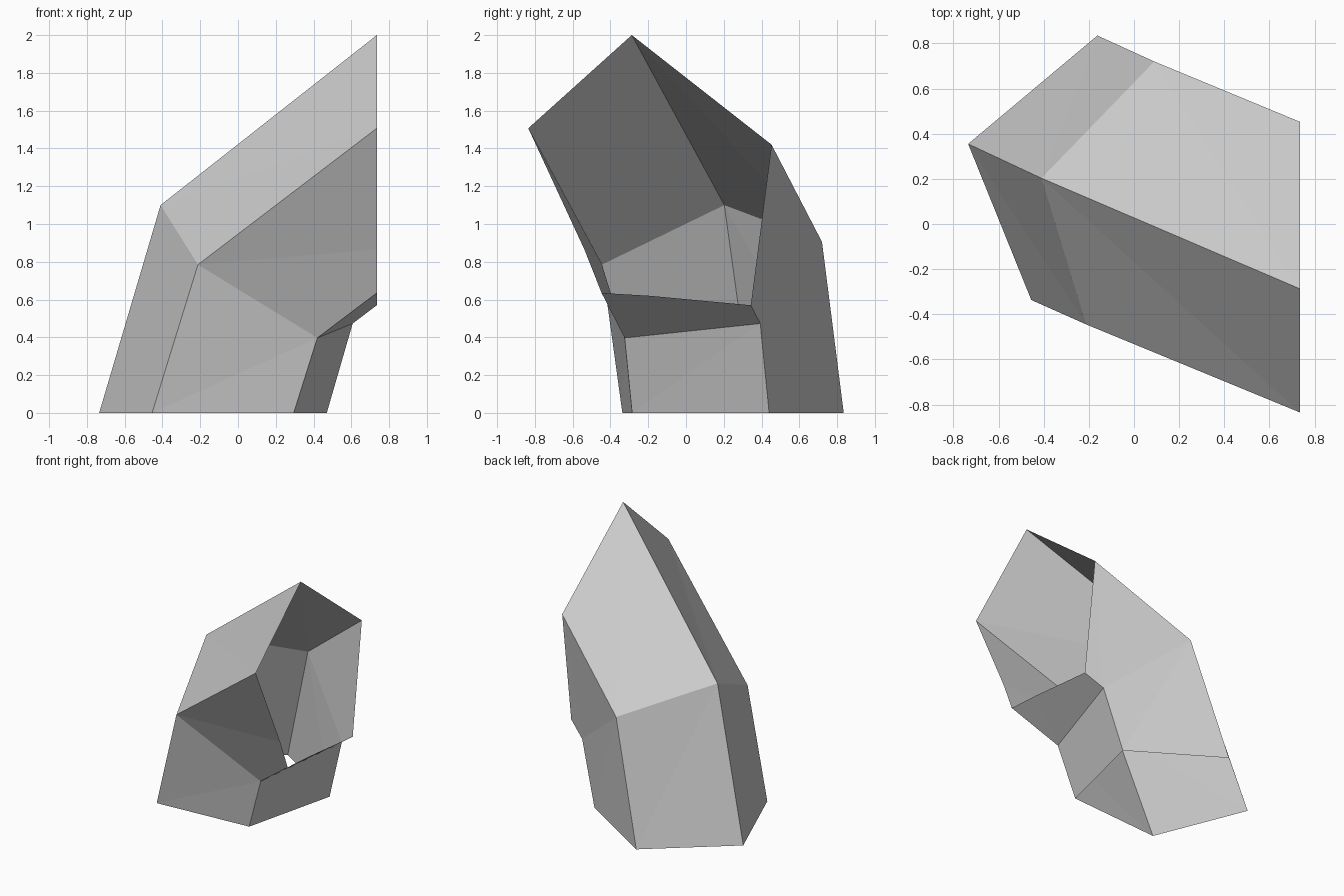
import bpy
import bmesh

if "Cube" in bpy.data.objects:
    bpy.data.objects.remove(bpy.data.objects["Cube"])

# Bent five-sided open tube: three rings, ordered counter-clockwise from above
base = [(-0.735, 0.355, 0), (-0.455, -0.337, 0), (0.295, -0.285, 0),
        (0.47, 0.44, 0), (-0.162, 0.835, 0)]
bend = [(-0.41, 0.203, 1.10), (-0.212, -0.445, 0.785), (0.42, -0.325, 0.397),
        (0.607, 0.393, 0.473), (0.09, 0.72, 0.905)]
mouth = [(0.735, -0.287, 2.0), (0.735, -0.835, 1.507), (0.735, -0.447, 0.635),
         (0.735, 0.343, 0.57), (0.735, 0.453, 1.42)]
# Extra corners on the cut mouth edge, keyed by side
mouth_kinks = {1: (0.735, -0.538, 0.865), 2: (0.735, -0.193, 0.62)}

bm = bmesh.new()
rings = [[bm.verts.new(p) for p in ring] for ring in (base, bend, mouth)]
kinks = {i: bm.verts.new(p) for i, p in mouth_kinks.items()}


def side(low, high, i, kink=None):
    """One side of a tube section, split along its diagonal."""
    j = (i + 1) % 5
    if kink:
        bm.faces.new((low[i], low[j], high[j], kink))
        bm.faces.new((low[i], kink, high[i]))
    else:
        bm.faces.new((low[i], low[j], high[j]))
        bm.faces.new((low[i], high[j], high[i]))


for i in range(5):
    side(rings[0], rings[1], i)
    side(rings[1], rings[2], i, kinks.get(i))

mesh = bpy.data.meshes.new("bent_tube")
bm.to_mesh(mesh)
bm.free()

# Single plain grey
grey = bpy.data.materials.new("light_grey")
grey.diffuse_color = (0.6, 0.6, 0.6, 1)
grey.use_nodes = True
grey.node_tree.nodes["Principled BSDF"].inputs["Base Color"].default_value = grey.diffuse_color
mesh.materials.append(grey)

tube = bpy.data.objects.new("bent_tube", mesh)
bpy.context.collection.objects.link(tube)
